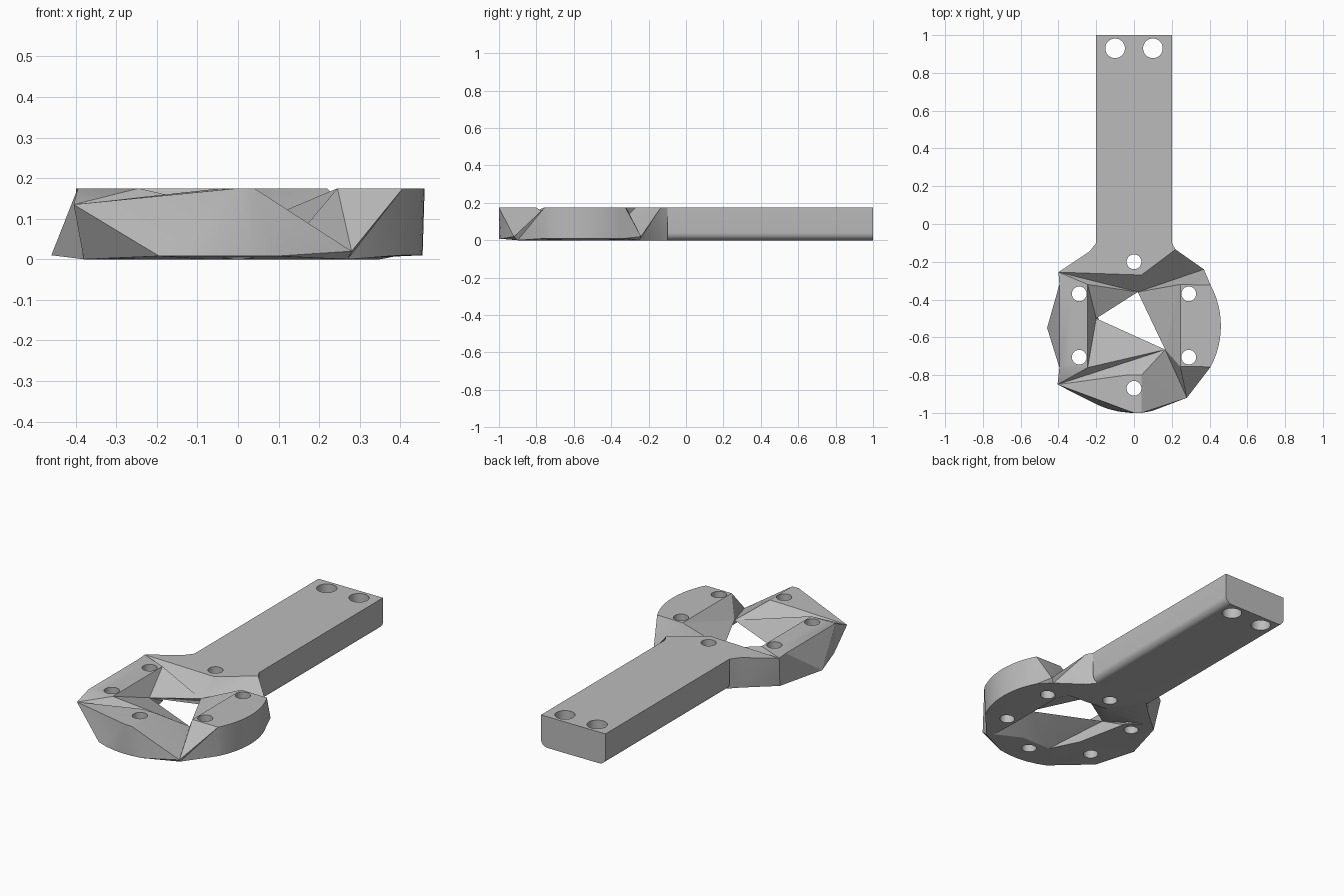
import bpy, bmesh, math
from mathutils import Vector

if "Cube" in bpy.data.objects:
    bpy.data.objects.remove(bpy.data.objects["Cube"])

TOP = 0.175
CENTRE = Vector((0, -0.54))
RADIUS = 0.46

grey = bpy.data.materials.new("plain_grey")
grey.use_nodes = True
grey.diffuse_color = (0.5, 0.5, 0.5, 1)
grey.node_tree.nodes["Principled BSDF"].inputs["Base Color"].default_value = (0.5, 0.5, 0.5, 1)


def make_object(name, bm):
    bmesh.ops.recalc_face_normals(bm, faces=bm.faces)
    mesh = bpy.data.meshes.new(name)
    bm.to_mesh(mesh)
    bm.free()
    mesh.materials.append(grey)
    ob = bpy.data.objects.new(name, mesh)
    bpy.context.collection.objects.link(ob)
    return ob


def arc(start, end, count, z, radius=RADIUS):
    pts = []
    for i in range(count):
        a = math.radians(start + (end - start) * i / (count - 1))
        pts.append((CENTRE.x + radius * math.cos(a), CENTRE.y + radius * math.sin(a), z))
    return pts


def turn(vert):
    # Angle around the ring, counted from just behind the back pad
    a = math.atan2(vert.co.y - CENTRE.y, vert.co.x - CENTRE.x)
    return (a - math.radians(95)) % math.tau


def zip_loops(bm, one, two):
    # Bridge two closed loops with triangles, following the angle
    one, two = sorted(one, key=turn), sorted(two, key=turn)

    def mid(loop, i):
        if i >= len(loop):
            return math.inf
        nxt = turn(loop[i + 1]) if i + 1 < len(loop) else turn(loop[0]) + math.tau
        return turn(loop[i]) + nxt
    i = j = 0
    while i < len(one) or j < len(two):
        a, b = one[i % len(one)], two[j % len(two)]
        if mid(one, i) <= mid(two, j):
            i += 1
            bm.faces.new((a, one[i % len(one)], b))
        else:
            j += 1
            bm.faces.new((a, two[j % len(two)], b))


def drill(ob, spots, radius):
    bm = bmesh.new()
    for x, y in spots:
        new = bmesh.ops.create_cone(bm, cap_ends=True, segments=32, radius1=radius,
                                    radius2=radius, depth=1)["verts"]
        bmesh.ops.translate(bm, verts=new, vec=(x, y, 0))
    cutter = make_object("hole_cutter", bm)
    cutter.hide_render = True
    mod = ob.modifiers.new("holes", "BOOLEAN")
    mod.operation, mod.solver, mod.object = "DIFFERENCE", "EXACT", cutter
    bpy.context.view_layer.objects.active = ob
    bpy.ops.object.modifier_apply(modifier=mod.name)
    bpy.data.objects.remove(cutter)


# Faceted ring: named corner points of the upper side
corners = {
    "neck_l": (-.2, -.1, TOP), "fillet_l": (-.235, -.145, TOP), "back_l": (-.4, -.255, TOP),
    "back_in": (.04, -.27, TOP), "fillet_r": (.22, -.135, TOP), "neck_r": (.2, -.1, TOP),
    "dip_b": (.37, -.24, .02), "dip_f": (.28, -.92, .02),
    "l1": (-.395, -.32, TOP), "l2": (-.245, -.32, TOP),
    "l3": (-.245, -.76, TOP), "l4": (-.395, -.76, TOP),
    "r2": (.245, -.32, TOP), "r3": (.245, -.755, TOP),
    "f1": (0, -1, TOP), "f2": (.04, -1, TOP), "f3": (.04, -.8, TOP), "f4": (-.04, -.8, TOP),
    "front_l": (-.405, -.85, .135),
    "p1": (.02, -.36, .08), "p2": (-.2, -.5, .08), "p3": (.165, -.665, .08),
}
bm = bmesh.new()
v = {name: bm.verts.new(co) for name, co in corners.items()}
rim = [bm.verts.new(co) for co in arc(-28, 28, 13, TOP)]
v["r4"], v["r1"] = rim[0], rim[-1]


def patch(*names):
    bm.faces.new([v[n] for n in names])


# Back pad and the slopes beside it
patch("neck_l", "fillet_l", "back_l", "back_in", "fillet_r", "neck_r")
patch("back_l", "l1", "l2")
patch("back_l", "l2", "p1")
patch("back_l", "p1", "back_in")
patch("p1", "fillet_r", "back_in")
patch("dip_b", "fillet_r", "p1")

# Left pad and its inner slopes
patch("l1", "l4", "l3", "l2")
patch("l4", "front_l", "l3")
patch("l2", "p2", "p1")
patch("l2", "l3", "p2")
patch("l3", "p3", "p2")
patch("front_l", "p3", "l3")

# Front pad and the dip beside it
patch("front_l", "f4", "p3")
patch("front_l", "f1", "f4")
patch("f1", "f2", "f3", "f4")
patch("f3", "p3", "f4")
patch("f2", "dip_f", "f3")
patch("f3", "dip_f", "p3")

# Right pad and its slopes
bm.faces.new(rim + [v["r2"], v["r3"]])
patch("dip_f", "r3", "p3")
patch("dip_f", "r4", "r3")
patch("r3", "r2", "p3")
patch("r2", "p1", "p3")
patch("r2", "dip_b", "p1")
patch("r2", "r1", "dip_b")

# Outer wall, underside and sloped inner wall
outer_names = ["neck_l", "fillet_l", "back_l", "l1", "l4", "front_l",
               "f1", "f2", "dip_f", "dip_b", "fillet_r", "neck_r"]
outer_top = [v[n] for n in outer_names] + rim
outer_low = [bm.verts.new(co) for co in
             [(-.17, -.1, 0), (-.23, -.16, 0), (-.38, -.29, 0), (-.46, -.55, .01), (-.38, -.77, 0),
              (.27, -.9, 0), (.35, -.25, 0), (.21, -.15, 0), (.17, -.1, 0)]
             + arc(245, 282, 6, .008) + arc(-28, 28, 13, .01, RADIUS - .005)]
inner_low = [bm.verts.new(co) for co in
             [(-.05, -.28, 0), (-.3, -.27, 0), (-.22, -.35, 0), (-.16, -.64, 0), (-.08, -.8, 0),
              (.1, -.8, 0), (.24, -.87, 0), (.235, -.72, 0), (.235, -.36, 0), (.2, -.3, 0)]]
zip_loops(bm, outer_top, outer_low)
zip_loops(bm, outer_low, inner_low)
zip_loops(bm, inner_low, [v["p1"], v["p2"], v["p3"]])

# Close the ring where it meets the arm, then drill the screw holes
ring = make_object("faceted_ring", bm)
drill(ring, [(0, -.2), (0, -.87)] + [(x, y) for x in (-.29, .29) for y in (-.37, -.705)], .039)

# Arm: a bar with rounded lower edges
bm = bmesh.new()
half, r, steps = .2, .04, 6
side = [(half, TOP)]
for i in range(steps + 1):
    a = math.pi / 2 * i / steps
    side.append((half - r + r * math.cos(a), r - r * math.sin(a)))
outline = side + [(-x, z) for x, z in reversed(side)]
end = bm.faces.new([bm.verts.new((x, -.1, z)) for x, z in outline])
new = bmesh.ops.extrude_face_region(bm, geom=[end], use_keep_orig=True)["geom"]
bmesh.ops.translate(bm, verts=[g for g in new if isinstance(g, bmesh.types.BMVert)], vec=(0, 1.1, 0))
arm = make_object("arm", bm)
drill(arm, [(-.1, .93), (.1, .93)], .052)

# Smooth only the gentle curves
for ob in (ring, arm):
    bpy.ops.object.select_all(action="DESELECT")
    ob.select_set(True)
    bpy.context.view_layer.objects.active = ob
    bpy.ops.object.shade_smooth_by_angle(angle=math.radians(25))
